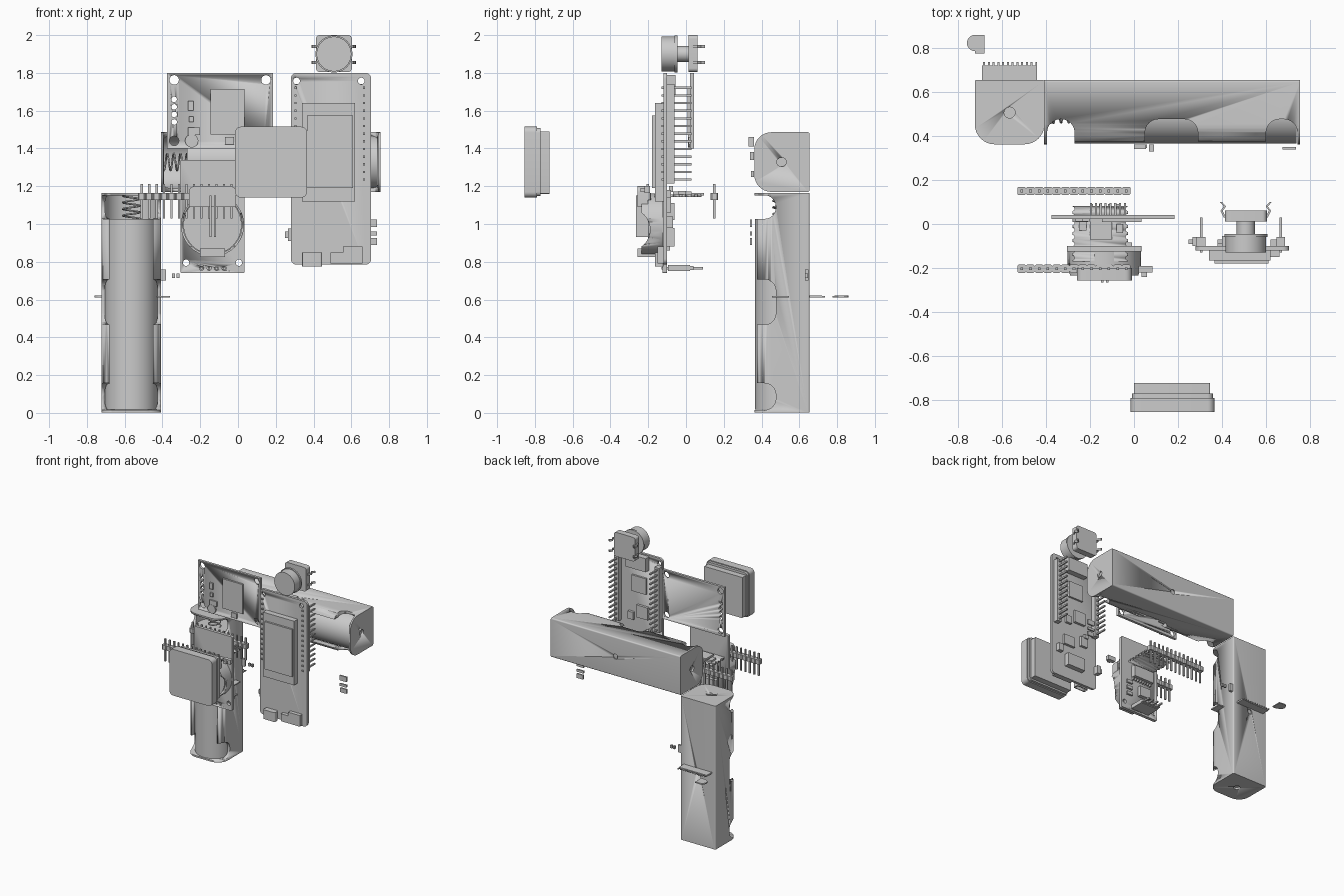
import bpy, bmesh, math
from mathutils import Vector

AX = {'x': lambda p, q, d: (d, p, q), 'y': lambda p, q, d: (p, d, q), 'z': lambda p, q, d: (p, q, d)}


def rrect(p0, p1, q0, q1, radii=0.0, seg=6):
    """Rounded rectangle; radii order: low-low, high-low, high-high, low-high."""
    r = [radii] * 4 if not isinstance(radii, (list, tuple)) else radii
    pts = []
    for i, (cp, cq, sp, sq) in enumerate([(p0, q0, 1, 1), (p1, q0, -1, 1), (p1, q1, -1, -1), (p0, q1, 1, -1)]):
        if r[i] <= 0:
            pts.append((cp, cq))
            continue
        for k in range(seg + 1):
            a = math.pi + i * math.pi / 2 + k / seg * math.pi / 2
            pts.append((cp + sp * r[i] + r[i] * math.cos(a), cq + sq * r[i] + r[i] * math.sin(a)))
    return pts


def circle(p, q, r, n=32):
    return [(p + r * math.cos(2 * math.pi * i / n), q + r * math.sin(2 * math.pi * i / n)) for i in range(n)]


def add_prism(bm, pts, axis, a, b):
    f = AX[axis]
    lo = [bm.verts.new(f(p, q, a)) for p, q in pts]
    hi = [bm.verts.new(f(p, q, b)) for p, q in pts]
    faces = [bm.faces.new(lo), bm.faces.new(hi[::-1])]
    for i in range(len(pts)):
        j = (i + 1) % len(pts)
        faces.append(bm.faces.new((lo[j], lo[i], hi[i], hi[j])))
    bmesh.ops.recalc_face_normals(bm, faces=faces)


def make(name, *parts):
    """One object from several prisms (points, axis, start, end)."""
    bm = bmesh.new()
    for p in parts:
        add_prism(bm, *p)
    me = bpy.data.meshes.new(name)
    bm.to_mesh(me)
    bm.free()
    ob = bpy.data.objects.new(name, me)
    bpy.context.collection.objects.link(ob)
    activate(ob)
    bpy.ops.object.shade_smooth_by_angle(angle=math.radians(31))
    return ob


def activate(ob):
    bpy.ops.object.select_all(action='DESELECT')
    ob.select_set(True)
    bpy.context.view_layer.objects.active = ob


def box(x0, x1, y0, y1, z0, z1):
    return (rrect(x0, x1, y0, y1), 'z', z0, z1)


def cut(ob, *cutters):
    for c in cutters:
        tool = make('cutter', c)
        tool.hide_render = True
        activate(ob)
        m = ob.modifiers.new('cut', 'BOOLEAN')
        m.object, m.operation, m.solver = tool, 'DIFFERENCE', 'EXACT'
        bpy.ops.object.modifier_move_to_index(modifier=m.name, index=0)
        bpy.ops.object.modifier_apply(modifier=m.name)
        bpy.data.objects.remove(tool)


# Battery holders: built upright, second one laid on its side
def battery_holder(prefix, loc, rot):
    y0, y1, yc = 0.362, 0.655, 0.506
    shell = make(prefix + '_battery_holder', (rrect(-0.158, 0.158, y0, y1, (0.09, 0.09, 0.01, 0.01), 8), 'z', 0.005, 1.168))
    cut(shell,
        (circle(0, yc, 0.143, 48), 'z', 0.02, 1.153),
        (rrect(-0.115, 0.115, 0.3, yc), 'z', 0.0201, 1.1529),
        *[(rrect(0.3, 0.476, a, b, (0, 0.06, 0.06, 0)), 'x', -0.2, 0.2)
          for a, b in ((0.018, 0.16), (0.47, 0.71), (1.03, 1.155))],
        (circle(0, yc, 0.025, 16), 'z', -0.1, 1.3),
        (circle(0, 0.585, 0.025, 16), 'y', 0.6, 0.7) if prefix == 'unused' else
        (circle(0, 0.585, 0.02, 16), 'y', 0.6, 0.7))
    cell = make(prefix + '_battery', (circle(0, yc, 0.14, 48), 'z', 0.021, 1.03))
    cu = bpy.data.curves.new(prefix + '_spring', 'CURVE')
    cu.dimensions, cu.bevel_depth, cu.bevel_resolution = '3D', 0.005, 1
    sp = cu.splines.new('POLY')
    n = 72
    sp.points.add(n)
    for i in range(n + 1):
        a = i / n * 3.5 * 2 * math.pi
        sp.points[i].co = (0.045 * math.cos(a), yc + 0.045 * math.sin(a), 1.03 + 0.122 * i / n, 1)
    spring = bpy.data.objects.new(prefix + '_spring', cu)
    bpy.context.collection.objects.link(spring)
    activate(spring)
    bpy.ops.object.convert(target='MESH')
    for o in (shell, cell, spring):
        o.location, o.rotation_euler = loc, rot


battery_holder('upright', (-0.565, 0, -0.003), (0, 0, 0))
battery_holder('level', (0.76, 0, 1.328), (0, -math.pi / 2, 0))

# Main controller board with display, pin rows, ports and chips
board = make('controller_board', (rrect(0.28, 0.705, 0.785, 1.80, 0.03), 'y', -0.12, -0.10))
cut(board, *[(circle(x, 1.757, 0.018, 16), 'y', -0.2, 0) for x in (0.31, 0.652)])
make('display', box(0.34, 0.62, -0.165, -0.12, 1.12, 1.64), box(0.365, 0.61, -0.18, -0.16, 1.19, 1.575))
pin_z = [1.235 + 0.0405 * i for i in range(13)]
for side, x in (('left', 0.305), ('right', 0.667)):
    make(side + '_pin_row', (rrect(x - 0.02, x + 0.02, 1.215, 1.74), 'y', -0.10, -0.06),
         *[box(x - 0.006, x + 0.006, -0.13, 0.03, z - 0.006, z + 0.006) for z in pin_z])
port = make('charging_port', (rrect(0.34, 0.445, -0.165, -0.12, 0.01), 'z', 0.775, 0.85))
cut(port, (rrect(0.35, 0.435, -0.158, -0.128), 'z', 0.7, 0.83))
make('battery_socket', box(0.49, 0.66, -0.15, -0.12, 0.79, 0.85), box(0.555, 0.66, -0.15, -0.12, 0.85, 0.88))
make('controller_chips', box(0.40, 0.58, -0.10, -0.055, 1.68, 1.79), box(0.42, 0.55, -0.10, -0.085, 1.48, 1.61),
     box(0.40, 0.50, -0.10, -0.08, 1.28, 1.38), box(0.53, 0.58, -0.10, -0.08, 1.25, 1.31),
     box(0.38, 0.44, -0.10, -0.08, 1.10, 1.18), box(0.42, 0.58, -0.10, -0.06, 0.88, 0.98),
     box(0.50, 0.60, -0.10, -0.08, 1.06, 1.14), box(0.62, 0.66, -0.10, -0.07, 0.98, 1.04))
make('side_button', box(0.265, 0.30, -0.10, -0.06, 0.91, 0.975), box(0.248, 0.27, -0.09, -0.07, 0.925, 0.96))

# Round push button
make('push_button_cap', (circle(0.508, 1.90, 0.092, 48), 'y', -0.13, -0.05), (circle(0.508, 1.90, 0.098, 48), 'y', -0.06, -0.045))
make('push_button_stem', (circle(0.508, 1.90, 0.042), 'y', -0.045, 0.015))
make('push_button_base', (rrect(0.413, 0.603, 1.805, 2.0, 0.02), 'y', 0.012, 0.062))
make('push_button_legs', *[(([(s * p + 0.508, q) for p, q in
     ((0.08, 0.03), (0.10, 0.03), (0.115, 0.06), (0.10, 0.08), (0.118, 0.10), (0.108, 0.10), (0.09, 0.08), (0.105, 0.06), (0.095, 0.04), (0.08, 0.04))]),
     'z', z - 0.008, z + 0.008) for s in (-1, 1) for z in (1.855, 1.94)])

# Receiver board with four corner holes and solder holes
gps = make('receiver_board', (rrect(-0.375, 0.185, 1.40, 1.80), 'y', 0.022, 0.042))
cut(gps, *[(circle(x, z, 0.025, 20), 'y', -0.1, 0.1) for x in (-0.338, 0.148) for z in (1.44, 1.763)],
    *[(circle(-0.338, 1.54 + 0.04 * i, 0.015, 12), 'y', -0.1, 0.1) for i in range(4)])
make('receiver_chips', box(-0.145, 0.035, 0.008, 0.022, 1.475, 1.715), box(-0.265, -0.235, 0.012, 0.022, 1.60, 1.65),
     box(-0.26, -0.235, 0.012, 0.022, 1.54, 1.57), box(-0.265, -0.2, 0.012, 0.022, 1.47, 1.51),
     box(-0.07, -0.02, 0.012, 0.022, 1.42, 1.46), (circle(-0.245, 1.44, 0.035), 'y', 0.01, 0.022))

# Patch antenna
make('antenna_tile', (rrect(-0.015, 0.365, 1.14, 1.515, 0.03), 'y', -0.855, -0.79), (rrect(-0.008, 0.358, 1.147, 1.508, 0.025), 'y', -0.79, -0.77))
make('antenna_back', (rrect(0.0, 0.345, 1.16, 1.49, 0.005), 'y', -0.77, -0.722))

# Clock module with coin cell holder
clock = make('clock_board', (rrect(-0.305, 0.035, 0.74, 1.34, 0.008), 'y', -0.125, -0.10))
cut(clock, *[(circle(x, 0.795, 0.017, 16), 'y', -0.3, 0) for x in (-0.275, 0.005)],
    *[(circle(-0.193 + 0.04 * i, 0.765, 0.011, 12), 'y', -0.3, 0) for i in range(4)])
holder = make('coin_cell_holder', (circle(-0.135, 0.995, 0.167, 64), 'y', -0.235, -0.125))
cut(holder, (circle(-0.135, 0.995, 0.156, 64), 'y', -0.4, -0.15), (circle(-0.30, 0.97, 0.11, 32), 'x', -0.5, 0.3))
make('coin_cell', (circle(-0.135, 0.995, 0.154, 64), 'y', -0.2, -0.15))
make('coin_cell_clip', (rrect(-0.26, -0.01, 1.09, 1.20, (0, 0, 0.03, 0.03)), 'y', -0.257, -0.2),
     (rrect(-0.20, -0.07, 0.825, 0.87), 'y', -0.257, -0.15),
     *[box(x - 0.006, x + 0.006, -0.265, -0.19, 0.93, 1.15) for x in (-0.145, -0.122)])
make('clock_chips', box(-0.24, -0.06, -0.10, -0.06, 1.02, 1.11), box(-0.22, -0.12, -0.10, -0.07, 0.88, 0.96),
     *[box(-0.235 + 0.023 * i, -0.225 + 0.023 * i, -0.10, -0.08, 1.0, 1.13) for i in range(8)],
     *[box(-0.06, -0.01, -0.10, -0.085, z, z + 0.025) for z in (0.86, 0.91, 0.96)])
make('clock_pins', box(-0.215, -0.055, -0.095, 0.02, 0.752, 0.782), box(-0.215, -0.055, 0.02, 0.04, 0.757, 0.777),
     *[box(-0.199 + 0.04 * i, -0.187 + 0.04 * i, -0.13, 0.09, 0.76, 0.772) for i in range(4)])

# Flat radio module with scalloped edges
radio = make('radio_module', box(-0.28, -0.028, -0.17, 0.082, 1.142, 1.156))
cut(radio, *[(circle(x, -0.155 + 0.032 * i, 0.01, 10), 'z', 1, 1.3) for x in (-0.28, -0.028) for i in range(8)])
make('radio_chips', box(-0.20, -0.10, -0.07, 0.03, 1.156, 1.172), box(-0.25, -0.215, -0.03, 0.03, 1.156, 1.17),
     box(-0.08, -0.05, -0.04, 0.0, 1.156, 1.175),
     *[box(-0.20 + 0.022 * i, -0.19 + 0.022 * i, 0.03, 0.095, 1.15, 1.163) for i in range(8)])

# Two loose pin headers
for name, y in (('front_pin_header', -0.203), ('rear_pin_header', 0.15)):
    make(name, *[(rrect(-0.53 + 0.0396 * i, -0.4904 + 0.0396 * i, y - 0.019, y + 0.019, 0.006, 1), 'z', 1.128, 1.165) for i in range(13)],
         *[box(-0.516 + 0.0396 * i, -0.504 + 0.0396 * i, y - 0.006, y + 0.006, 1.03, 1.212) for i in range(13)])

# Loose small components around the holders
make('connector_strip', box(-0.69, -0.44, 0.60, 0.72, 0.61, 0.622),
     *[box(-0.685 + 0.0215 * i, -0.676 + 0.0215 * i, 0.71, 0.735, 0.61, 0.618) for i in range(12)])
make('round_sensor', (circle(-0.722, 0.822, 0.037, 24), 'z', 0.611, 0.621), box(-0.722, -0.68, 0.775, 0.858, 0.612, 0.618))
make('side_chip', box(-0.43, -0.36, 0.455, 0.545, 0.611, 0.62), box(-0.41, -0.38, 0.63, 0.648, 0.70, 0.76))
make('loose_resistors', *[box(x, x + 0.016, 0.63, 0.645, 0.713, 0.737) for x in (-0.35, -0.325)],
     box(0.675, 0.735, 0.338, 0.35, 0.985, 1.025), box(0.675, 0.735, 0.338, 0.35, 0.94, 0.96),
     box(0.68, 0.735, 0.338, 0.35, 0.89, 0.925),
     box(0.0, 0.06, 0.345, 0.36, 1.25, 1.28), box(0.0, 0.055, 0.34, 0.36, 1.34, 1.38),
     box(0.068, 0.09, 0.33, 0.36, 1.41, 1.46), box(0.02, 0.085, -0.22, -0.19, 1.165, 1.20),
     box(0.035, 0.06, -0.24, -0.19, 1.17, 1.19), box(0.38, 0.415, -0.09, -0.07, 1.17, 1.20))
